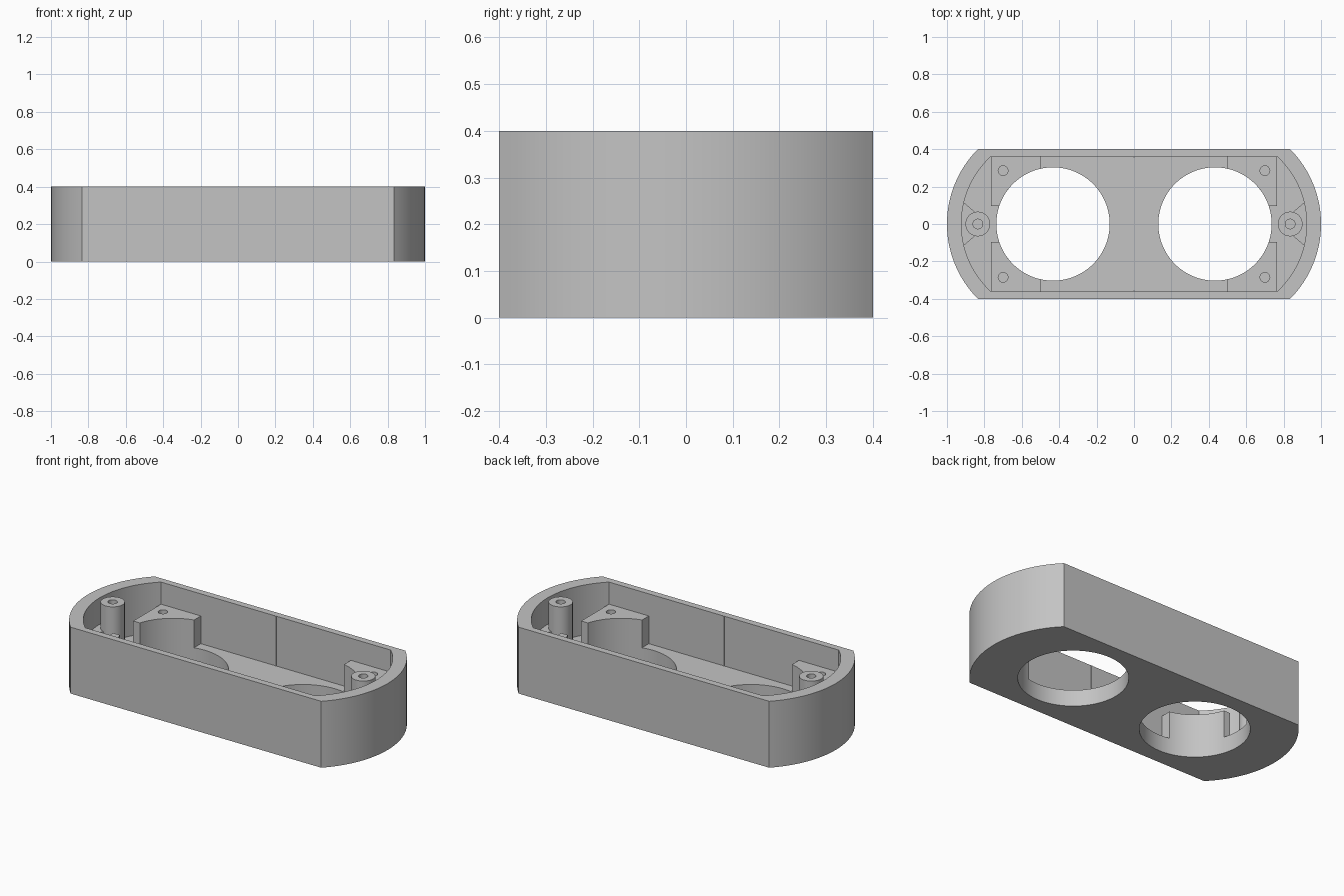
import bpy, bmesh, math

cube = bpy.data.objects.get("Cube")
if cube:
    bpy.data.objects.remove(cube, do_unlink=True)

# Main dimensions
CX = 0.433          # centre of each round opening and end arc
HOLE_R = 0.303
FLOOR, TOP, BLOCK_TOP, WEB_TOP = 0.10, 0.40, 0.267, 0.24

grey = bpy.data.materials.new("plain grey")
grey.diffuse_color = (0.55, 0.55, 0.55, 1)
grey.use_nodes = True
grey.node_tree.nodes["Principled BSDF"].inputs["Base Color"].default_value = (0.55, 0.55, 0.55, 1)


def arc(cx, r, a0, a1, n):
    return [(cx + r * math.cos(a0 + (a1 - a0) * i / n),
             r * math.sin(a0 + (a1 - a0) * i / n)) for i in range(n + 1)]


def circle(cx, cy, r, n):
    return [(cx + r * math.cos(2 * math.pi * i / n),
             cy + r * math.sin(2 * math.pi * i / n)) for i in range(n)]


def prism(name, outline, z0, z1):
    """Extrude a flat outline between two heights."""
    bm = bmesh.new()
    face = bm.faces.new([bm.verts.new((x, y, z0)) for x, y in outline])
    top = bmesh.ops.extrude_face_region(bm, geom=[face])["geom"]
    bmesh.ops.translate(bm, vec=(0, 0, z1 - z0),
                        verts=[g for g in top if isinstance(g, bmesh.types.BMVert)])
    bmesh.ops.recalc_face_normals(bm, faces=bm.faces)
    mesh = bpy.data.meshes.new(name)
    bm.to_mesh(mesh)
    bm.free()
    mesh.materials.append(grey)
    obj = bpy.data.objects.new(name, mesh)
    bpy.context.collection.objects.link(obj)
    return obj


def cut(obj, outline, z0, z1):
    """Subtract a prism from an object and discard the cutter."""
    cutter = prism("cutter", outline, z0, z1)
    cutter.hide_render = True
    mod = obj.modifiers.new("cut", 'BOOLEAN')
    mod.operation, mod.solver, mod.object = 'DIFFERENCE', 'EXACT', cutter
    graph = bpy.context.evaluated_depsgraph_get()
    mesh = bpy.data.meshes.new_from_object(obj.evaluated_get(graph))
    obj.modifiers.clear()
    obj.data = mesh
    bpy.data.objects.remove(cutter, do_unlink=True)


def rounded_end_outline(r, half_width):
    """Long outline with straight sides and a shallow arc at each end."""
    a = math.asin(half_width / r)
    right = arc(CX, r, -a, a, 40)
    return right + [(-x, -y) for x, y in right]


parts = []

# Tray: outer body, hollow inside, two round openings in the floor
tray = prism("tray", rounded_end_outline(0.567, 0.40), 0, TOP)
cut(tray, rounded_end_outline(0.49, 0.36), FLOOR, TOP + 0.1)
for s in (-1, 1):
    cut(tray, circle(s * CX, 0, HOLE_R, 96), -0.1, FLOOR + 0.1)
parts.append(tray)

# Corner block outline: a square with the opening's curve bitten out
a0 = math.asin(0.095 / HOLE_R)
a1 = math.acos((0.50 - CX) / HOLE_R)
block_outline = [(0.50, 0.365), (0.765, 0.365), (0.765, 0.095)] + arc(CX, HOLE_R, a0, a1, 24)

# Web outline: wedge that ties a post to the end wall
web_outline = [(0.775, 0)] + arc(CX, 0.495, -math.radians(13.8), math.radians(13.8), 12)

for sx, side in ((1, "left"), (-1, "right")):
    # Corner screw blocks
    for sy, end in ((-1, "front"), (1, "back")):
        block = prism(f"{end}_{side}_corner_block",
                      [(sx * x, sy * y) for x, y in block_outline], FLOOR, BLOCK_TOP)
        cut(block, circle(sx * 0.70, sy * 0.285, 0.026, 24), FLOOR + 0.02, TOP)
        parts.append(block)

    # Screw post and its web
    bore = circle(sx * 0.835, 0, 0.026, 24)
    post = prism(f"{side}_screw_post", circle(sx * 0.835, 0, 0.066, 40), FLOOR, TOP)
    web = prism(f"{side}_post_web", [(sx * x, y) for x, y in web_outline], FLOOR, WEB_TOP)
    for obj in (post, web):
        cut(obj, bore, FLOOR + 0.02, TOP + 0.1)
        parts.append(obj)

# Fine vertical rib in the middle of each long wall
for sy, end in ((-1, "front"), (1, "back")):
    parts.append(prism(f"{end}_wall_rib",
                       [(-0.004, sy * 0.362), (0.004, sy * 0.362),
                        (0.004, sy * 0.356), (-0.004, sy * 0.356)], FLOOR, TOP - 0.001))

# Smooth curved walls, keep edges sharp
bpy.ops.object.select_all(action='DESELECT')
for obj in parts:
    obj.select_set(True)
bpy.context.view_layer.objects.active = tray
bpy.ops.object.shade_smooth_by_angle(angle=math.radians(30))
